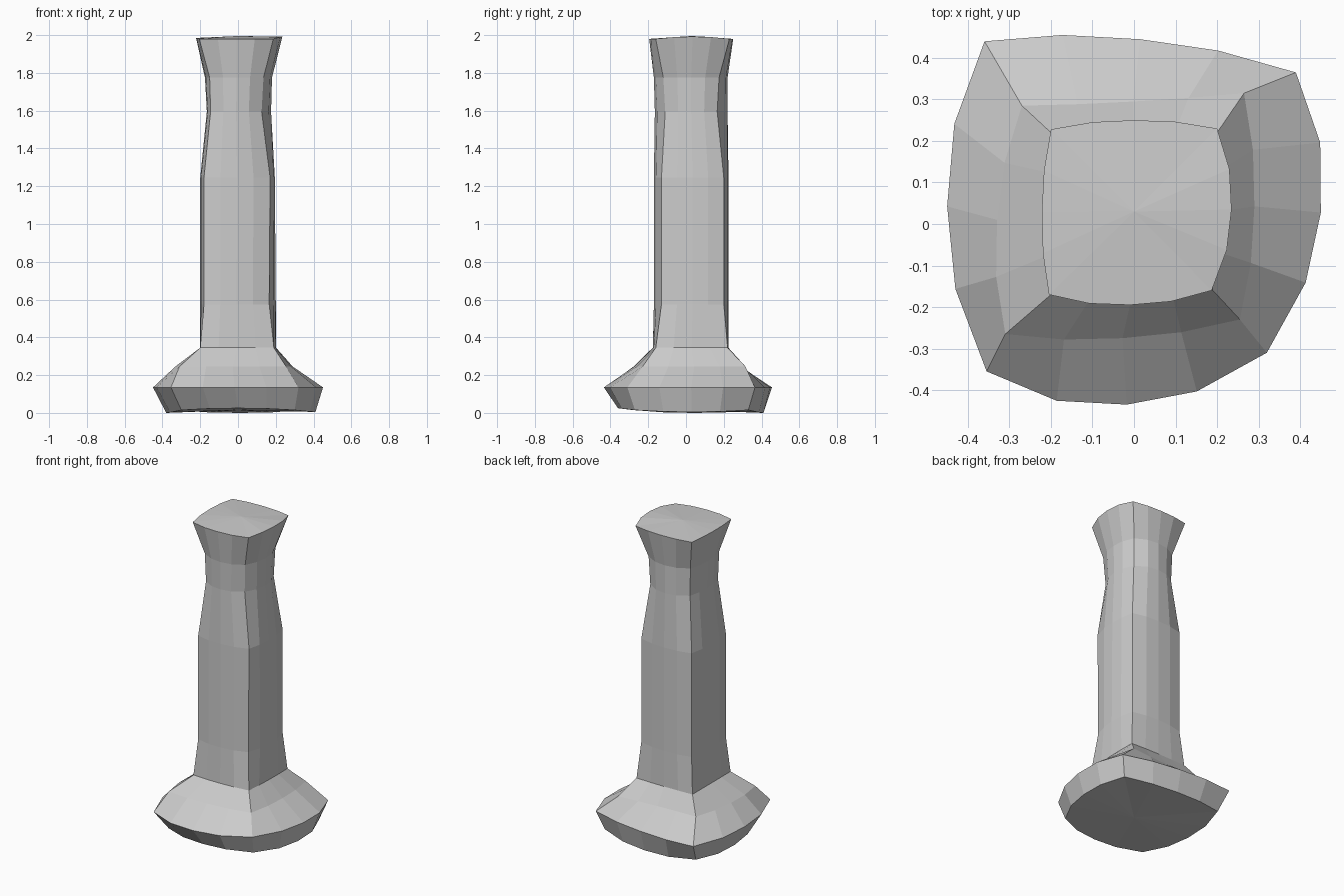
import bpy, bmesh
from mathutils import Vector

if "Cube" in bpy.data.objects:
    bpy.data.objects.remove(bpy.data.objects["Cube"])

# Each ring: z, corners (front-left, front-right, back-right, back-left),
# then how far each face's middle reaches (front y, right x, back y, left x)
RINGS = [
    (0.02, (-.30, -.28), (.30, -.27), (.35, .33), (-.33, .37), (-.36, .41, .41, -.38)),
    (0.14, (-.355, -.355), (.32, -.31), (.39, .365), (-.36, .44), (-.435, .45, .445, -.45)),
    (0.25, (-.31, -.265), (.255, -.23), (.265, .315), (-.27, .285), (-.275, .29, .295, -.33)),
    (0.35, (-.20, -.17), (.19, -.16), (.20, .22), (-.20, .22), (-.175, .20, .225, -.20)),
    (0.58, (-.18, -.15), (.165, -.13), (.18, .20), (-.18, .20), (-.17, .20, .225, -.20)),
    (1.25, (-.18, -.15), (.17, -.13), (.18, .20), (-.18, .20), (-.17, .195, .225, -.20)),
    (1.60, (-.145, -.12), (.125, -.11), (.14, .165), (-.145, .165), (-.165, .175, .22, -.165)),
    (1.78, (-.15, -.125), (.135, -.12), (.145, .175), (-.15, .17), (-.17, .18, .22, -.175)),
    (1.985, (-.205, -.17), (.187, -.16), (.20, .23), (-.20, .228), (-.195, .235, .25, -.222)),
]


def ring_points(z, corners, mids, lift):
    """Four bowed sides, four points each; lift raises the side middles."""
    pts = []
    for s in range(4):
        a, b = Vector(corners[s]), Vector(corners[(s + 1) % 4])
        axis = 1 if s % 2 == 0 else 0
        bow = Vector((0, 0))
        bow[axis] = mids[s] - (a[axis] + b[axis]) / 2
        for t, w in ((0, 0), (.25, .8), (.5, 1), (.75, .8)):
            p = a.lerp(b, t) + bow * w
            pts.append((p.x, p.y, z + lift[s] * w))
    return pts


bm = bmesh.new()
loops = []
for i, (z, *corners, mids) in enumerate(RINGS):
    lift = (0, 0, 0, 0)
    if i == 0:
        lift = (.01, -.01, -.015, -.015)
    elif i == len(RINGS) - 1:
        lift = (0, .012, 0, .005)
    loops.append([bm.verts.new(p) for p in ring_points(z, corners, mids, lift)])

# Walls
for lo, hi in zip(loops, loops[1:]):
    for k in range(16):
        n = (k + 1) % 16
        bm.faces.new((lo[k], lo[n], hi[n], hi[k]))

# Slightly crowned top and slightly hollow underside
for loop, centre in ((loops[0], (0, 0, .02)), (loops[-1], (0, .03, 2.0))):
    c = bm.verts.new(centre)
    for k in range(16):
        bm.faces.new((loop[k], loop[(k + 1) % 16], c))

bmesh.ops.translate(bm, verts=bm.verts, vec=(0, 0, -min(v.co.z for v in bm.verts)))
bmesh.ops.recalc_face_normals(bm, faces=bm.faces)
mesh = bpy.data.meshes.new("stone_post")
bm.to_mesh(mesh)
bm.free()
bpy.context.collection.objects.link(bpy.data.objects.new("stone_post", mesh))
